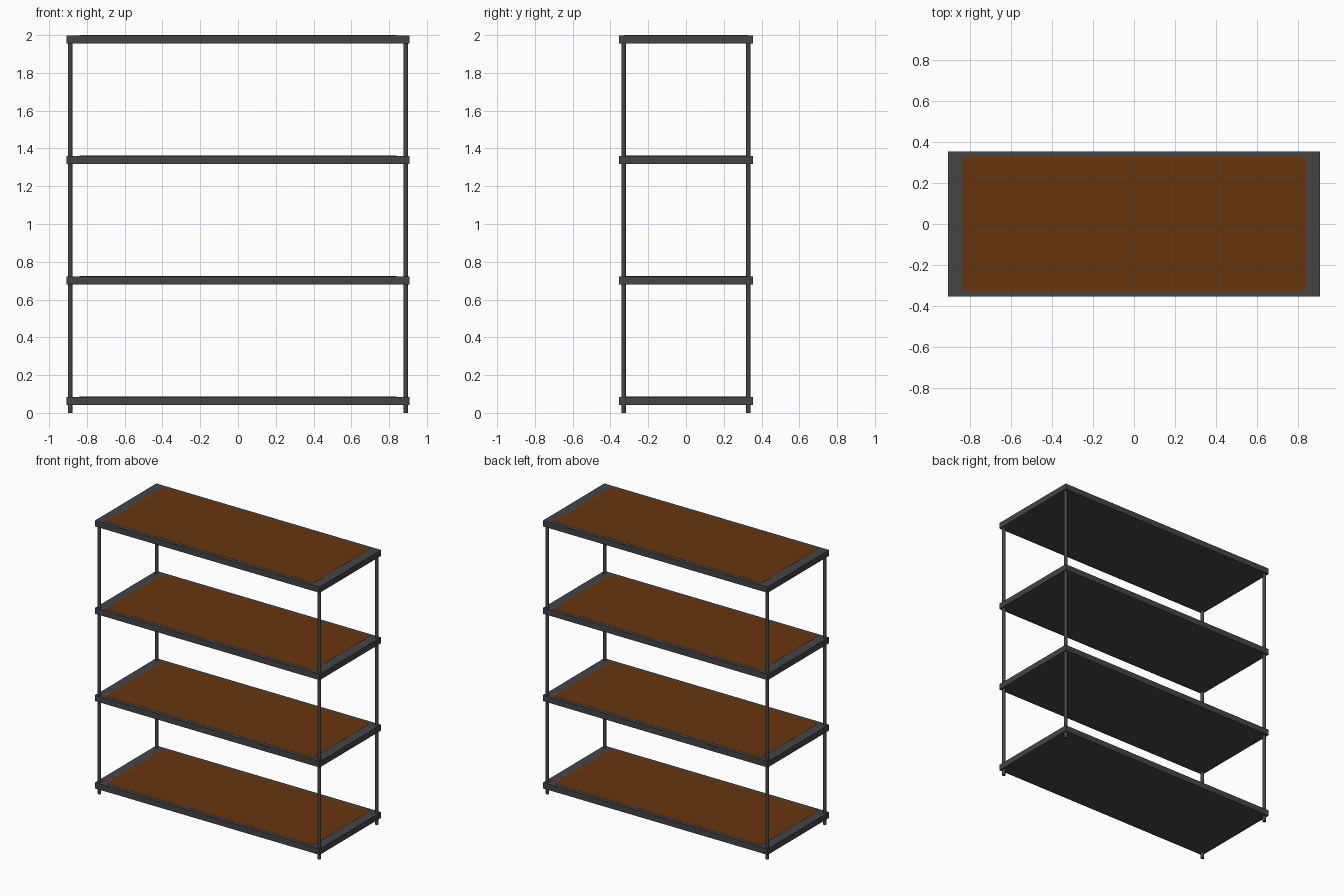
import bpy

if "Cube" in bpy.data.objects:
    bpy.data.objects.remove(bpy.data.objects["Cube"])

SHELF = (1.816, 0.708, 0.043)      # outer size of each shelf tray
PANEL = (1.676, 0.658)             # wooden inlay size
TOPS = [2.0 - 0.638 * i for i in range(4)]


def material(name, colour):
    mat = bpy.data.materials.new(name)
    mat.diffuse_color = (*colour, 1)
    mat.use_nodes = True
    mat.node_tree.nodes["Principled BSDF"].inputs["Base Color"].default_value = mat.diffuse_color
    return mat


metal = material("dark_metal", (0.06, 0.057, 0.064))
wood = material("brown_wood", (0.14, 0.037, 0.004))


def box(name, size, loc, mat):
    bpy.ops.mesh.primitive_cube_add(size=1, location=loc)
    ob = bpy.context.object
    ob.name = name
    ob.scale = size
    bpy.ops.object.transform_apply(location=False, rotation=False, scale=True)
    ob.data.materials.append(mat)
    return ob


# Shelves: metal slab with a flush wooden inlay
for i, top in enumerate(TOPS):
    box(f"shelf_frame_{i + 1}", SHELF, (0, 0, top - 0.001 - SHELF[2] / 2), metal)
    box(f"shelf_panel_{i + 1}", (*PANEL, 0.01), (0, 0, top - 0.005), wood)

# Four round corner posts, ending inside the top shelf
for side, x in (("left", -0.889), ("right", 0.889)):
    for end, y in (("front", -0.33), ("back", 0.33)):
        bpy.ops.mesh.primitive_cylinder_add(
            vertices=16, radius=0.012, depth=1.98, location=(x, y, 0.99))
        post = bpy.context.object
        post.name = f"{end}_{side}_post"
        post.data.materials.append(metal)
        bpy.ops.object.shade_smooth_by_angle()
